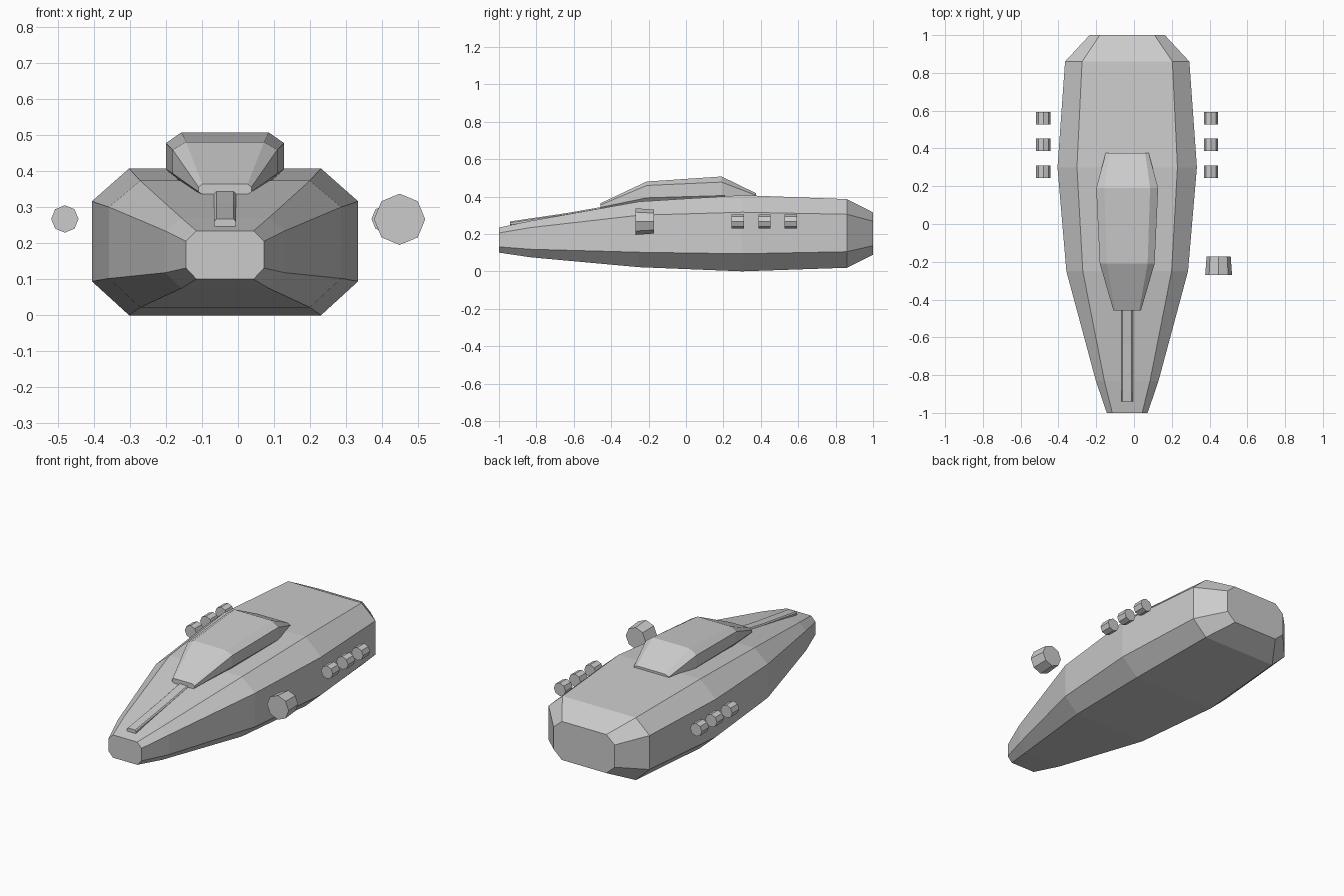
import bpy, bmesh, math
from mathutils import Matrix

if "Cube" in bpy.data.objects:
    bpy.data.objects.remove(bpy.data.objects["Cube"])

CX = -0.036  # centre line of the hull

grey = bpy.data.materials.new("plain grey")
grey.diffuse_color = (0.6, 0.6, 0.6, 1)
grey.use_nodes = True
grey.node_tree.nodes["Principled BSDF"].inputs["Base Color"].default_value = grey.diffuse_color


def finish(bm, name):
    bmesh.ops.recalc_face_normals(bm, faces=bm.faces)
    mesh = bpy.data.meshes.new(name)
    bm.to_mesh(mesh)
    bm.free()
    mesh.materials.append(grey)
    obj = bpy.data.objects.new(name, mesh)
    bpy.context.collection.objects.link(obj)
    return obj


def loft(name, sections):
    """Join chamfered sections: y, outer half width, inner half width, four heights."""
    bm = bmesh.new()
    rings = []
    for y, wo, wi, z0, z1, z2, z3 in sections:
        half = [(wi, z0), (wo, z1), (wo, z2), (wi, z3)]
        outline = half + [(-x, z) for x, z in reversed(half)]
        rings.append([bm.verts.new((CX + x, y, z)) for x, z in outline])
    for a, b in zip(rings, rings[1:]):
        for i in range(8):
            j = (i + 1) % 8
            bm.faces.new((a[i], a[j], b[j], b[i]))
    bm.faces.new(rings[0])
    bm.faces.new(rings[-1])
    return finish(bm, name)


def pod(name, x, y, z, r_front, r_back, length):
    """Eight-sided drum lying along y."""
    bm = bmesh.new()
    place = Matrix.Translation((x, y, z)) @ Matrix.Rotation(math.radians(90), 4, 'X')
    bmesh.ops.create_cone(bm, cap_ends=True, segments=8, radius1=r_back,
                          radius2=r_front, depth=length, matrix=place)
    return finish(bm, name)


# Main hull
loft("hull", [
    (-1.00, 0.108, 0.079, 0.100, 0.131, 0.205, 0.234),
    (-0.83, 0.166, 0.121, 0.075, 0.118, 0.234, 0.270),
    (-0.25, 0.322, 0.235, 0.022, 0.102, 0.300, 0.373),
    (0.30, 0.369, 0.266, 0.000, 0.094, 0.316, 0.407),
    (0.86, 0.329, 0.239, 0.019, 0.105, 0.305, 0.386),
    (1.00, 0.199, 0.145, 0.088, 0.137, 0.268, 0.315),
])

# Raised cabin on the deck
loft("cabin", [
    (-0.457, 0.073, 0.063, 0.335, 0.342, 0.355, 0.364),
    (-0.21, 0.145, 0.108, 0.347, 0.393, 0.459, 0.480),
    (0.19, 0.164, 0.121, 0.360, 0.405, 0.477, 0.507),
    (0.375, 0.114, 0.095, 0.385, 0.395, 0.406, 0.417),
])

# Thin bar along the nose
loft("nose_bar", [
    (-0.94, 0.030, 0.024, 0.243, 0.249, 0.260, 0.267),
    (-0.64, 0.030, 0.024, 0.290, 0.296, 0.305, 0.311),
    (-0.44, 0.030, 0.024, 0.328, 0.333, 0.340, 0.346),
])

# Three small pods on each side
for side, label in ((-1, "left"), (1, "right")):
    for i, y in enumerate((0.277, 0.42, 0.56)):
        pod(f"small_pod_{label}_{i + 1}", CX + side * 0.444, y, 0.267, 0.038, 0.038, 0.065)

# Single large pod on one side
pod("large_pod", 0.448, -0.22, 0.266, 0.071, 0.064, 0.098)
